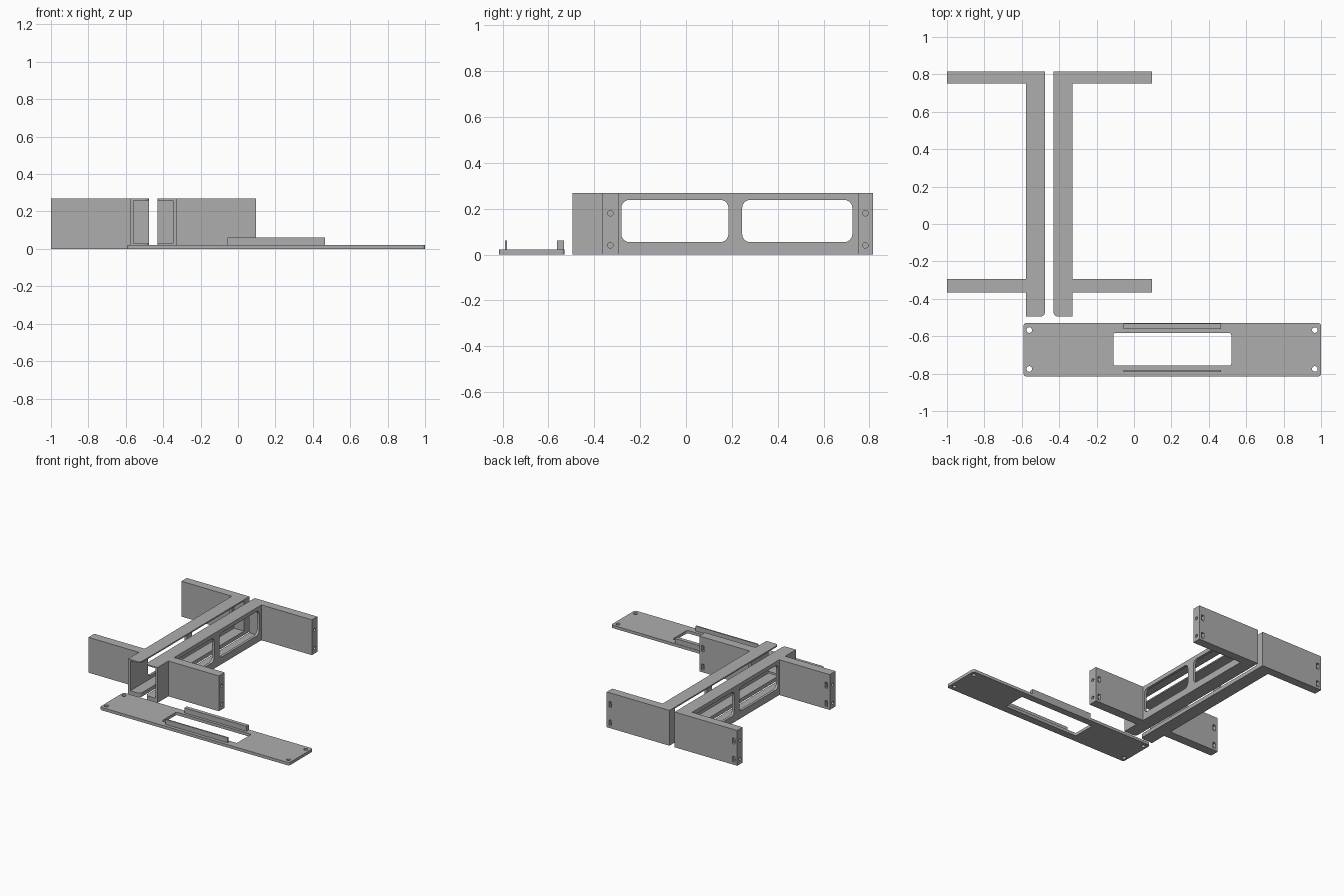
import bpy, bmesh
from math import sin, cos, pi
from mathutils import Vector

old = bpy.data.objects.get("Cube")
if old:
    bpy.data.objects.remove(old, do_unlink=True)

grey = bpy.data.materials.new("mid grey")
grey.use_nodes = True
colour = (0.42, 0.42, 0.42, 1)
grey.diffuse_color = colour
grey.node_tree.nodes["Principled BSDF"].inputs["Base Color"].default_value = colour


def rounded_rect(a0, a1, b0, b1, r, steps=6):
    """Outline of a rectangle with rounded corners."""
    corners = [(a1 - r, b1 - r), (a0 + r, b1 - r), (a0 + r, b0 + r), (a1 - r, b0 + r)]
    return [(a + r * cos((q + i / steps) * pi / 2), b + r * sin((q + i / steps) * pi / 2))
            for q, (a, b) in enumerate(corners) for i in range(steps + 1)]


def rect(a0, a1, b0, b1):
    return [(a0, b0), (a1, b0), (a1, b1), (a0, b1)]


def circle(a, b, r, n=20):
    return [(a + r * cos(2 * pi * i / n), b + r * sin(2 * pi * i / n)) for i in range(n)]


def prism(name, outline, lo, hi, axis="z"):
    """Extrude an outline along an axis; outline is (x, y) for z, (y, z) for x."""
    def place(a, b, h):
        return (a, b, h) if axis == "z" else (h, a, b)
    bm = bmesh.new()
    base = bm.faces.new([bm.verts.new(place(a, b, lo)) for a, b in outline])
    top = bmesh.ops.extrude_face_region(bm, geom=[base])["geom"]
    bmesh.ops.translate(bm, verts=[v for v in top if isinstance(v, bmesh.types.BMVert)],
                        vec=Vector(place(0, 0, hi - lo)))
    bmesh.ops.recalc_face_normals(bm, faces=bm.faces)
    mesh = bpy.data.meshes.new(name)
    bm.to_mesh(mesh)
    bm.free()
    mesh.materials.append(grey)
    obj = bpy.data.objects.new(name, mesh)
    bpy.context.collection.objects.link(obj)
    return obj


def combine(obj, others, operation="DIFFERENCE"):
    """Apply a boolean with each helper, then remove the helper."""
    for other in others:
        other.hide_render = True
        mod = obj.modifiers.new("boolean", "BOOLEAN")
        mod.operation, mod.solver, mod.object = operation, "EXACT", other
        bpy.context.view_layer.objects.active = obj
        bpy.ops.object.modifier_apply(modifier=mod.name)
        bpy.data.objects.remove(other, do_unlink=True)


def finish(obj):
    bpy.ops.object.select_all(action="DESELECT")
    obj.select_set(True)
    bpy.context.view_layer.objects.active = obj
    bpy.ops.object.shade_smooth_by_angle()


# Face plate with a window, corner holes and two retaining lips
plate = prism("face_plate", rounded_rect(-0.59, 1.0, -0.815, -0.53, 0.015), 0, 0.022)
cuts = [prism("window_cutter", rounded_rect(-0.11, 0.52, -0.757, -0.583, 0.01), -0.1, 0.1)]
for x in (-0.56, 0.967):
    for y in (-0.775, -0.567):
        cuts.append(prism("hole_cutter", circle(x, y, 0.015), -0.1, 0.1))
combine(plate, cuts)
combine(plate, [prism("back_lip", rect(-0.057, 0.465, -0.562, -0.533), 0.01, 0.06),
                prism("front_lip", rect(-0.057, 0.465, -0.79, -0.78), 0.01, 0.06)], "UNION")
finish(plate)

# Two mirrored side brackets
CENTRE, HEIGHT = -0.453, 0.268
INNER, OUTER, REACH = 0.022, 0.124, 0.548
ARMS = ((-0.365, -0.295), (0.75, 0.815))


def bracket(name, s):
    def px(d):
        return CENTRE + s * d

    def span(d0, d1):
        return sorted((px(d0), px(d1)))

    # Channel body and arms as one outline, with a rounded front inner corner
    r, front, back = 0.025, -0.495, ARMS[1][1]
    (f0, f1), (b0, _) = ARMS
    outline = [(OUTER, front), (OUTER, f0), (REACH, f0), (REACH, f1), (OUTER, f1),
               (OUTER, b0), (REACH, b0), (REACH, back), (INNER, back)]
    outline += [(INNER + r - r * cos(t * pi / 12), front + r - r * sin(t * pi / 12))
                for t in range(7)]
    body = prism(name, [(px(d), y) for d, y in outline], 0, HEIGHT)

    # Channel hollow, open towards the other bracket and to the front
    cuts = [prism("hollow_cutter", rect(*span(-0.01, 0.105), -0.6, b0), 0.03, 0.258)]
    # Two rounded side windows
    for y0, y1 in ((-0.282, 0.185), (0.245, 0.725)):
        cuts.append(prism("side_window_cutter", rounded_rect(y0, y1, 0.054, 0.238, 0.035),
                          *span(0.09, 0.14), axis="x"))
    # Screw holes in the arm ends, nut slots in the arm backs
    for y0, y1 in ARMS:
        mid = (y0 + y1) / 2
        for z in (0.04, 0.18):
            cuts.append(prism("screw_cutter", circle(mid, z, 0.012), *span(0.46, 0.6), axis="x"))
            cuts.append(prism("slot_cutter", rect(*span(0.507, 0.529), mid - 0.02, y1 + 0.02),
                              z - 0.022, z + 0.022))
    combine(body, cuts)
    finish(body)


bracket("right_bracket", -1)
bracket("left_bracket", 1)
